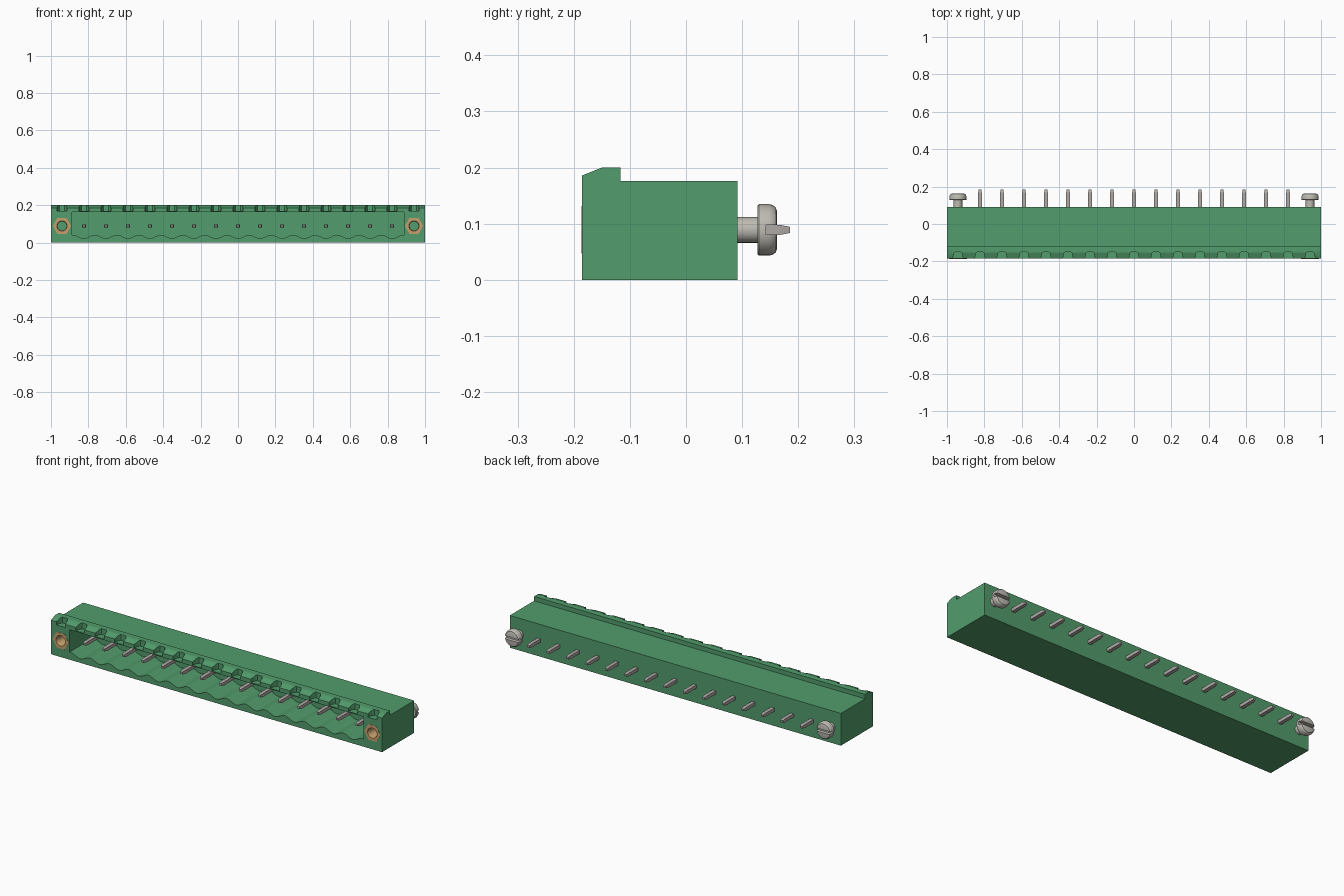
import bpy, bmesh, math
from math import sin, cos, pi, radians

cube = bpy.data.objects.get("Cube")
if cube:
    bpy.data.objects.remove(cube)

PITCH = 2 / 17          # 15 contacts plus a screw position at each end
AXIS_Z = 0.089          # height of pins and screws
SCREW_X = 8 * PITCH


def material(name, rgb, metallic=0.0):
    mat = bpy.data.materials.new(name)
    mat.use_nodes = True
    mat.diffuse_color = (*rgb, 1)
    bsdf = mat.node_tree.nodes["Principled BSDF"]
    bsdf.inputs["Base Color"].default_value = (*rgb, 1)
    bsdf.inputs["Roughness"].default_value = 0.6
    return mat


green = material("green plastic", (0.085, 0.335, 0.15))
steel = material("screw steel", (0.52, 0.50, 0.45))
tin = material("pin metal", (0.43, 0.40, 0.38))
brass = material("brass", (0.56, 0.35, 0.15))


def loft(bm, rings, closed=False):
    """Skin equal-length rings of points; cap the ends or join last to first."""
    loops = [[bm.verts.new(p) for p in ring] for ring in rings]
    pairs = list(zip(loops, loops[1:]))
    if closed:
        pairs.append((loops[-1], loops[0]))
    else:
        bm.faces.new(loops[0])
        bm.faces.new(loops[-1])
    for a, b in pairs:
        n = len(a)
        for i in range(n):
            j = (i + 1) % n
            bm.faces.new((a[i], a[j], b[j], b[i]))


def finish(name, bm, mat):
    bmesh.ops.recalc_face_normals(bm, faces=bm.faces[:])
    mesh = bpy.data.meshes.new(name)
    bm.to_mesh(mesh)
    bm.free()
    mesh.materials.append(mat)
    obj = bpy.data.objects.new(name, mesh)
    bpy.context.collection.objects.link(obj)
    return obj


def smooth(obj):
    obj.data.shade_smooth()
    obj.data.set_sharp_from_angle(angle=radians(32))


def carve(obj, cutter):
    """Subtract the cutter, keep the resulting mesh and drop the cutter."""
    mod = obj.modifiers.new("cut", 'BOOLEAN')
    mod.operation = 'DIFFERENCE'
    mod.solver = 'EXACT'
    mod.object = cutter
    deps = bpy.context.evaluated_depsgraph_get()
    mesh = bpy.data.meshes.new_from_object(obj.evaluated_get(deps))
    obj.modifiers.clear()
    obj.data = mesh
    bpy.data.objects.remove(cutter)


def circle(x, y, r, n=24):
    return [(x + r * cos(2 * pi * i / n), y, AXIS_Z + r * sin(2 * pi * i / n))
            for i in range(n)]


def hexagon(x, y, r, n=24):
    """Hexagon outline sampled with n points, corners toward +x and -x."""
    pts = []
    for i in range(n):
        a = 2 * pi * i / n
        d = r * cos(pi / 6) / cos(a % (pi / 3) - pi / 6)
        pts.append((x + d * cos(a), y, AXIS_Z + d * sin(a)))
    return pts


def rect(x, y, w, h):
    return [(x + sx * w / 2, y, AXIS_Z + sz * h / 2)
            for sx, sz in ((-1, -1), (1, -1), (1, 1), (-1, 1))]


# Housing: side profile with a bevelled ridge along the front edge
profile = [(-0.185, 0), (0.092, 0), (0.092, 0.176), (-0.117, 0.176),
           (-0.117, 0.2), (-0.15, 0.2), (-0.185, 0.186)]
bm = bmesh.new()
loft(bm, [[(x, y, z) for y, z in profile] for x in (-1, 1)])
housing = finish("housing", bm, green)

# Plug cavity with a scalloped floor, one trough under each pin
bm = bmesh.new()
half, steps = 0.888, 150
floor = []
for i in range(steps + 1):
    x = -half + 2 * half * i / steps
    floor.append((x, 0.032 - 0.010 * cos(2 * pi * x / PITCH)))
outline = floor + [(half, 0.163), (-half, 0.163)]
loft(bm, [[(x, y, z) for x, z in outline] for y in (-0.25, 0.015)])

# Tapered notches in the ridge
for k in range(-8, 9):
    x = k * PITCH
    plan = [(-0.030, -0.20), (0.030, -0.20), (0.022, -0.158),
            (0.014, -0.148), (-0.014, -0.148), (-0.022, -0.158)]
    loft(bm, [[(x + px, py, z) for px, py in plan] for z in (0.168, 0.25)])

# Hexagonal pockets for the threaded inserts
for s in (-1, 1):
    loft(bm, [hexagon(s * SCREW_X, y, 0.049) for y in (-0.25, -0.10)])
carve(housing, finish("housing_cutter", bm, green))
smooth(housing)

# Contact pins with chamfered tips
for k in range(-7, 8):
    x = k * PITCH
    bm = bmesh.new()
    loft(bm, [rect(x, -0.152, 0.012, 0.012), rect(x, -0.135, 0.020, 0.018),
              rect(x, 0.167, 0.020, 0.018), rect(x, 0.185, 0.013, 0.011)])
    finish(f"contact_pin_{k + 8}", bm, tin)

for side, s in (("right", -1), ("left", 1)):
    x = s * SCREW_X
    # Threaded insert in the front face
    bm = bmesh.new()
    loft(bm, [hexagon(x, -0.10, 0.049), hexagon(x, -0.186, 0.049),
              circle(x, -0.186, 0.028), circle(x, -0.178, 0.024),
              circle(x, -0.10, 0.024)], closed=True)
    smooth(finish(f"{side}_threaded_insert", bm, brass))

    # Slotted screw at the back
    bm = bmesh.new()
    rings = [(0.023, 0.08), (0.023, 0.127), (0.043, 0.127), (0.046, 0.130),
             (0.046, 0.148), (0.044, 0.155), (0.040, 0.160), (0.034, 0.162)]
    loft(bm, [circle(x, y, r) for r, y in rings])
    screw = finish(f"{side}_screw", bm, steel)
    bm = bmesh.new()
    loft(bm, [rect(x, y, 0.12, 0.017) for y in (0.143, 0.2)])
    carve(screw, finish("slot_cutter", bm, steel))
    smooth(screw)
